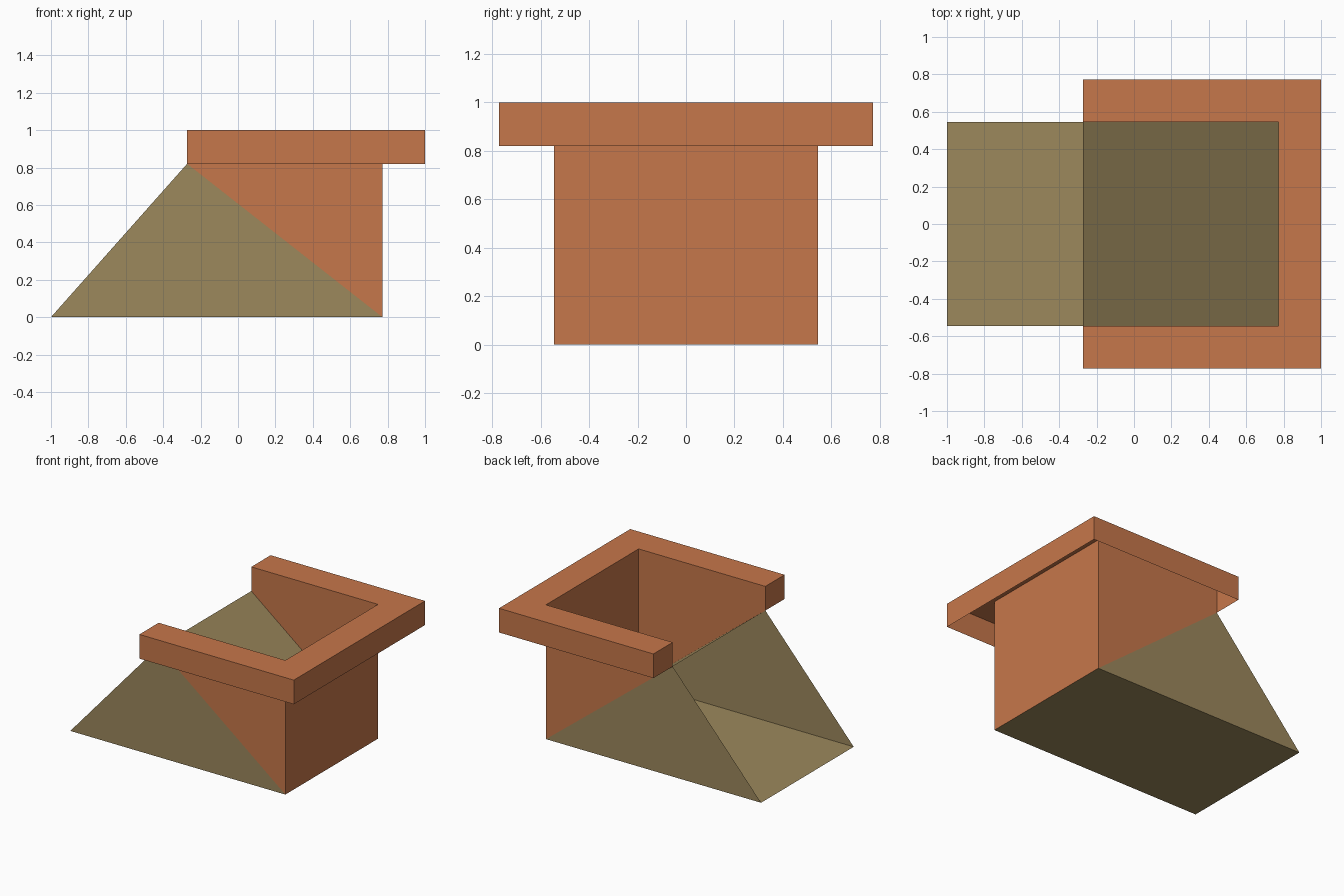
import bpy, bmesh

if "Cube" in bpy.data.objects:
    bpy.data.objects.remove(bpy.data.objects["Cube"])

# Key dimensions: tip, rim start, back wall, rim outer end
XT, X0, XW, X1 = -1.0, -0.272, 0.772, 1.0
YI, YO = 0.545, 0.772          # wall and rim half widths
ZR, ZT = 0.82, 1.0             # rim underside and top


def material(name, rgb):
    m = bpy.data.materials.new(name)
    m.diffuse_color = (*rgb, 1)
    m.use_nodes = True
    m.node_tree.nodes["Principled BSDF"].inputs["Base Color"].default_value = m.diffuse_color
    return m


def sheet(name, polys, mat):
    """Thin-sheet object made from a few polygons."""
    bm = bmesh.new()
    for poly in polys:
        bm.faces.new([bm.verts.new(p) for p in poly])
    bmesh.ops.remove_doubles(bm, verts=bm.verts, dist=1e-4)
    me = bpy.data.meshes.new(name)
    bm.to_mesh(me)
    bm.free()
    me.materials.append(mat)
    ob = bpy.data.objects.new(name, me)
    bpy.context.collection.objects.link(ob)
    return ob


def sides(profile):
    """An (x, z) profile placed on both side walls, facing outward."""
    front = [(x, -YI, z) for x, z in profile]
    back = [(x, YI, z) for x, z in reversed(profile)]
    return [front, back]


def across(a, b):
    """Quad spanning the width between two (x, z) points."""
    return [(a[0], -YI, a[1]), (b[0], -YI, b[1]),
            (b[0], YI, b[1]), (a[0], YI, a[1])]


orange = material("terracotta", (0.565, 0.184, 0.069))
olive = material("olive tan", (0.332, 0.246, 0.107))

# Olive wedge: two triangular sides, floor and inner ramp, open at the -x end
sheet("wedge_chute",
      sides([(XT, 0), (XW, 0), (X0, ZR)])
      + [across((XW, 0), (XT, 0)), across((X0, ZR), (XW, 0))], olive)

# Orange hopper walls above the ramp, reaching up inside the rim
sheet("hopper_walls",
      sides([(X0, ZR), (XW, 0), (XW, ZT), (X0, ZT)])
      + [across((XW, ZT), (XW, 0))[::-1]], orange)

# U-shaped rim: flat top plus a hanging skirt, open underneath
path = [(X0, -YI), (X0, -YO), (X1, -YO), (X1, YO), (X0, YO), (X0, YI)]
skirt = [[(*a, ZR), (*b, ZR), (*b, ZT), (*a, ZT)]
         for a, b in zip(path, path[1:])]
top = [(x, y, ZT) for x, y in path + [(XW, YI), (XW, -YI)]]
sheet("rim", skirt + [top], orange)
